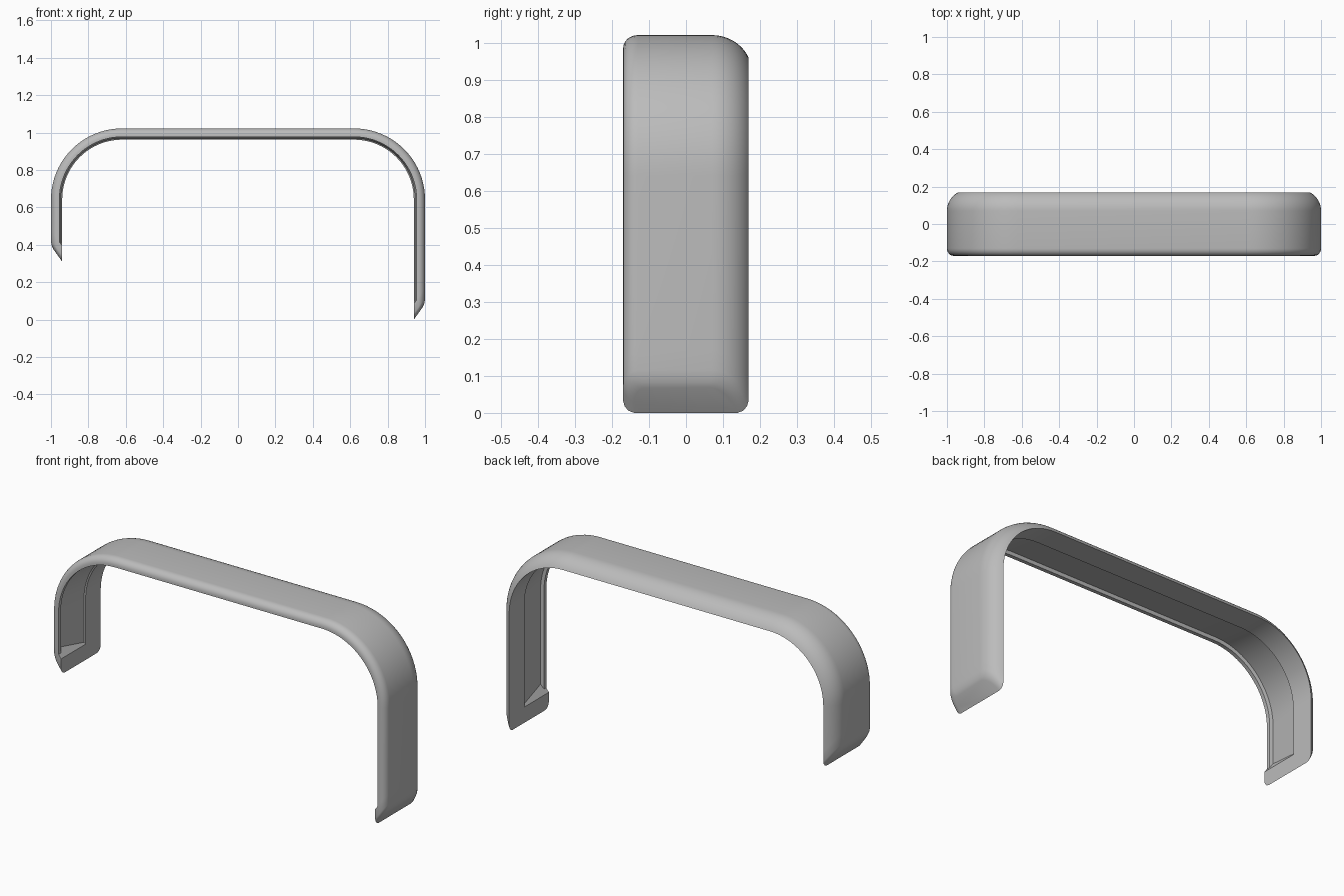
import bpy, bmesh, math

cube = bpy.data.objects.get("Cube")
if cube:
    bpy.data.objects.remove(cube, do_unlink=True)

HALF, TOP, BEND = 1.0, 1.022, 0.38     # half width, top height, outer bend radius
DEPTH, HALF_Y = 0.06, 0.17             # wall depth, half band width
SLOPE = 1.4                            # slant of the cut leg ends
LIP = 0.085                            # height of the solid lip at each leg end


def arc(cy, cd, ry, rd, a0, a1, n):
    """Elliptical fillet in the (y, depth) plane."""
    return [(cy + ry * math.cos(a0 + (a1 - a0) * i / n),
             cd - rd * math.sin(a0 + (a1 - a0) * i / n)) for i in range(n + 1)]


# Cross-section as (y, depth): small front fillet, wide back fillet, sloped recess
outer = arc(-0.13, 0.035, 0.04, 0.035, math.pi, math.pi / 2, 6)
outer += arc(0.07, 0.10, 0.108, 0.10, math.pi / 2, math.asin(0.4), 10)
inner = [(0.04, DEPTH), (0.036, 0.053), (-0.145, 0.028), (-0.15, 0.045)]
band = [(-HALF_Y, 0.045)] + outer + inner
# Lip section: same points with the recess filled in
solid = [(-HALF_Y, DEPTH)] + outer + [(y, DEPTH) for y, d in inner]


def inset(section, s):
    """Shrink a section a little to round the cut end."""
    return [(y * (1 - s / HALF_Y), d + 0.35 * s * (1 - d / DEPTH)) for y, d in section]


def leg_rings(side, z_outer):
    """Rings from the slanted end up to where the recess begins."""
    steps = [(inset(solid, 0.03), 0), (inset(solid, 0.014), 0.006),
             (inset(solid, 0.004), 0.018), (solid, 0.032), (solid, LIP), (band, LIP)]
    return [[(side * (HALF - d), y, z_outer - SLOPE * d + lift) for y, d in sec]
            for sec, lift in steps]


def bend_rings(side, n=20):
    """Rings around one upper corner, from the leg to the top bar."""
    rings = []
    for i in range(n + 1):
        a = math.pi / 2 * i / n
        rings.append([(side * (HALF - BEND + (BEND - d) * math.cos(a)), y,
                       TOP - BEND + (BEND - d) * math.sin(a)) for y, d in band])
    return rings


# Sweep: long leg on the left, short leg on the right
long_end = SLOPE * DEPTH
rings = leg_rings(1, long_end) + bend_rings(1)
rings += (leg_rings(-1, long_end + 0.31) + bend_rings(-1))[::-1]

bm = bmesh.new()
loops = [[bm.verts.new(p) for p in ring] for ring in rings]
n = len(band)
for a, b in zip(loops, loops[1:]):
    for i in range(n):
        j = (i + 1) % n
        bm.faces.new((a[i], a[j], b[j], b[i]))
bm.faces.new(loops[0])
bm.faces.new(loops[-1])
bmesh.ops.remove_doubles(bm, verts=bm.verts, dist=1e-5)
bmesh.ops.recalc_face_normals(bm, faces=bm.faces)

mesh = bpy.data.meshes.new("arched_band")
bm.to_mesh(mesh)
bm.free()
obj = bpy.data.objects.new("arched_band", mesh)
bpy.context.collection.objects.link(obj)

# Plain grey finish
grey = bpy.data.materials.new("grey")
grey.use_nodes = True
colour = (0.5, 0.5, 0.5, 1)
grey.diffuse_color = colour
grey.node_tree.nodes["Principled BSDF"].inputs["Base Color"].default_value = colour
mesh.materials.append(grey)

bpy.ops.object.select_all(action='DESELECT')
obj.select_set(True)
bpy.context.view_layer.objects.active = obj
bpy.ops.object.shade_smooth_by_angle(angle=math.radians(35))
